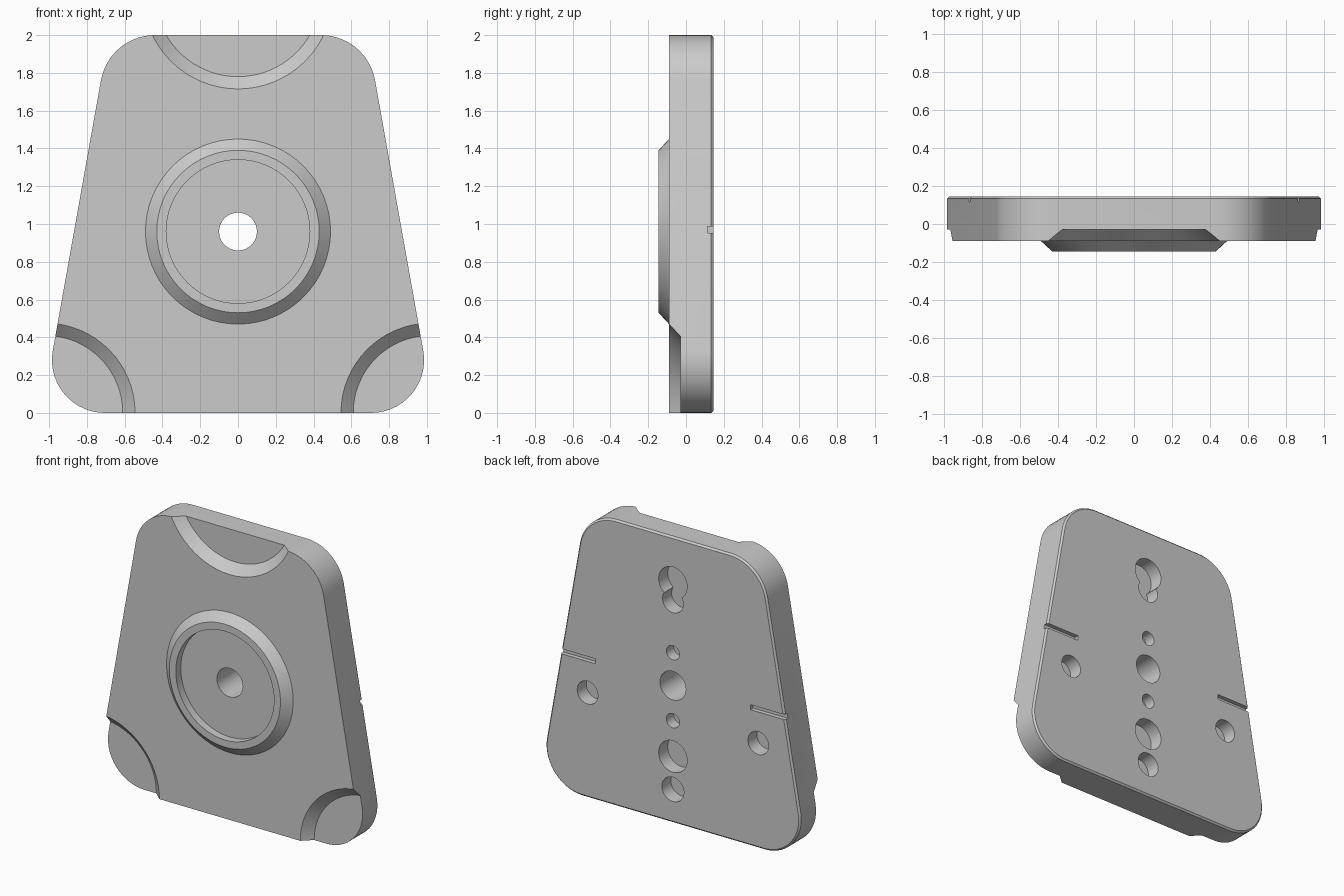
import bpy
import bmesh
from math import cos, sin, pi, atan2, radians
from mathutils import Matrix

cube = bpy.data.objects.get("Cube")
if cube:
    bpy.data.objects.remove(cube, do_unlink=True)

FRONT, BACK, FLOOR = -0.09, 0.145, -0.03
SEGMENTS = 64


def make_object(name, bm):
    bmesh.ops.recalc_face_normals(bm, faces=bm.faces[:])
    mesh = bpy.data.meshes.new(name)
    bm.to_mesh(mesh)
    bm.free()
    obj = bpy.data.objects.new(name, mesh)
    bpy.context.collection.objects.link(obj)
    return obj


def frustum(name, x, z, y0, r0, y1, r1):
    """Round cutter along y, radius r0 at y0 and r1 at y1."""
    bm = bmesh.new()
    place = Matrix.Translation((x, (y0 + y1) / 2, z)) @ Matrix.Rotation(-pi / 2, 4, "X")
    bmesh.ops.create_cone(bm, cap_ends=True, segments=SEGMENTS, radius1=r0,
                          radius2=r1, depth=y1 - y0, matrix=place)
    return make_object(name, bm)


def box(name, x, y, z, size):
    bm = bmesh.new()
    bmesh.ops.create_cube(bm, matrix=Matrix.Translation((x, y, z)) @ Matrix.Diagonal((*size, 1)))
    return make_object(name, bm)


def cut(target, cutter):
    cutter.hide_render = True
    mod = target.modifiers.new("cut", "BOOLEAN")
    mod.operation = "DIFFERENCE"
    mod.solver = "EXACT"
    mod.object = cutter
    bpy.context.view_layer.objects.active = target
    bpy.ops.object.modifier_apply(modifier=mod.name)
    bpy.data.objects.remove(cutter, do_unlink=True)


def smooth(obj):
    bpy.ops.object.select_all(action="DESELECT")
    obj.select_set(True)
    bpy.context.view_layer.objects.active = obj
    bpy.ops.object.shade_smooth_by_angle(angle=radians(30))


def arc(cx, cz, r, start, end, steps=14):
    return [(cx + r * cos(start + (end - start) * i / steps),
             cz + r * sin(start + (end - start) * i / steps)) for i in range(steps + 1)]


# Tapered plate with large rounded corners
low, high, r = (0.705, 0.28), (0.44, 1.71), 0.285
lean = atan2(low[0] - high[0], high[1] - low[1])
half = arc(*low, low[1], -pi / 2, lean) + arc(*high, 2 - high[1], lean, pi / 2)
outline = half + [(-x, z) for x, z in reversed(half)]
bm = bmesh.new()
face = bm.faces.new([bm.verts.new((x, FRONT, z)) for x, z in outline])
grown = bmesh.ops.extrude_face_region(bm, geom=[face])
bmesh.ops.translate(bm, vec=(0, BACK - FRONT, 0),
                    verts=[v for v in grown["geom"] if isinstance(v, bmesh.types.BMVert)])
rim = [e for e in bm.edges if all(v.co.y > BACK - 0.001 for v in e.verts)]
bmesh.ops.bevel(bm, geom=rim, offset=0.012, segments=1, affect="EDGES")
plate = make_object("plate", bm)

# Sloped pockets at the top edge and both lower corners
for x, z, radius in ((0, 2.218, 0.438), (1.02, 0, 0.41), (-1.02, 0, 0.41)):
    cut(plate, frustum("pocket_cutter", x, z, FRONT - 0.06, radius + 0.13, FLOOR, radius))

# Through hole
cut(plate, frustum("centre_hole_cutter", 0, 0.96, -0.3, 0.1, 0.3, 0.1))

# Blind holes in the back: height, radius, depth
for z, radius, depth in ((1.68, 0.11, 0.1), (1.55, 0.08, 0.1), (1.19, 0.05, 0.08),
                         (0.715, 0.05, 0.08), (0.465, 0.11, 0.1), (0.235, 0.085, 0.1)):
    cut(plate, frustum("back_hole_cutter", 0, z, BACK - depth, radius, BACK + 0.1, radius))

# Side holes and edge slots in the back
for side in (-1, 1):
    cut(plate, frustum("side_hole_cutter", side * 0.66, 0.735, BACK - 0.1, 0.08, BACK + 0.1, 0.08))
    cut(plate, box("slot_cutter", side * 0.8, BACK, 0.97, (0.4, 0.06, 0.035)))
smooth(plate)

# Raised ring around the shallow centre recess
bm = bmesh.new()
profile = ((0.38, FRONT + 0.01), (0.38, -0.145), (0.43, -0.145),
           (0.49, FRONT), (0.49, FRONT + 0.01))
points = [bm.verts.new((radius, y, 0.96)) for radius, y in profile]
edges = [bm.edges.new((points[i], points[(i + 1) % len(points)])) for i in range(len(points))]
bmesh.ops.spin(bm, geom=points + edges, cent=(0, 0, 0.96), axis=(0, 1, 0),
               angle=2 * pi, steps=SEGMENTS, use_merge=True)
bmesh.ops.remove_doubles(bm, verts=bm.verts[:], dist=0.0001)
smooth(make_object("raised_ring", bm))
